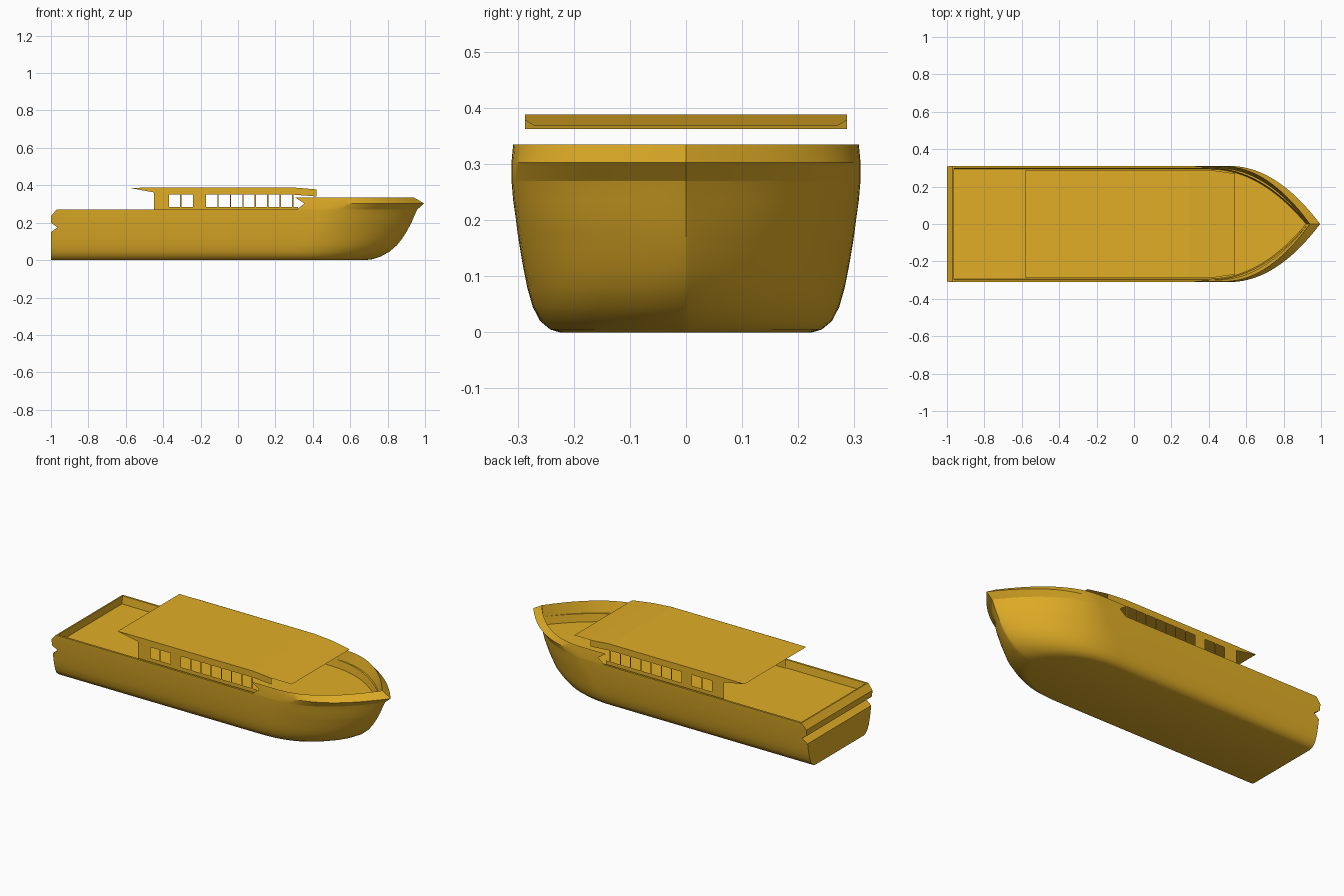
import bpy, math

if "Cube" in bpy.data.objects:
    bpy.data.objects.remove(bpy.data.objects["Cube"])

orange = bpy.data.materials.new("orange_paint")
orange.diffuse_color = (0.75, 0.42, 0.02, 1)
orange.use_nodes = True
orange.node_tree.nodes["Principled BSDF"].inputs["Base Color"].default_value = orange.diffuse_color


def make(name, verts, faces, smooth=False):
    mesh = bpy.data.meshes.new(name)
    mesh.from_pydata(verts, [], faces)
    mesh.materials.append(orange)
    ob = bpy.data.objects.new(name, mesh)
    bpy.context.collection.objects.link(ob)
    if smooth:
        bpy.ops.object.select_all(action='DESELECT')
        ob.select_set(True)
        bpy.context.view_layer.objects.active = ob
        bpy.ops.object.shade_smooth_by_angle(angle=math.radians(30))
    return ob


STRAIGHT, CURVE = 8, 28


def ring(z, w, x0, s, e, p, q):
    """Boat-shaped plan outline: straight sides, then a bow curve ending at x = e."""
    side = [(x0 + (s - x0) * i / STRAIGHT, w) for i in range(STRAIGHT)]
    for k in range(CURVE):
        u = math.sin(k / CURVE * math.pi / 2)
        side.append((s + (e - s) * u, w * (1 - u ** p) ** q))
    pts = [(x, -y, z) for x, y in side] + [(e, 0, z)]
    return pts + [(x, y, z) for x, y in reversed(side)]


def loft(name, levels, closed):
    rings = [ring(*l) for l in levels]
    n = len(rings[0])
    verts = [v for r in rings for v in r]
    faces = []
    for a in range(len(rings) - 1):
        for i in range(n if closed else n - 1):
            j = (i + 1) % n
            faces.append((a * n + i, a * n + j, (a + 1) * n + j, (a + 1) * n + i))
    if closed:
        faces.append(tuple(reversed(range(n))))
        faces.append(tuple(range((len(rings) - 1) * n, len(rings) * n)))
    return make(name, verts, faces, True)


# Hull with grooved transom, chamfered stern rim and recessed deck
loft("hull", [
    (0.000, 0.225, -1.0, 0.30, 0.68, 2.5, 0.70),
    (0.005, 0.242, -1.0, 0.30, 0.72, 2.5, 0.70),
    (0.020, 0.260, -1.0, 0.30, 0.765, 2.5, 0.72),
    (0.045, 0.273, -1.0, 0.32, 0.81, 2.4, 0.75),
    (0.080, 0.283, -1.0, 0.34, 0.85, 2.4, 0.78),
    (0.115, 0.290, -1.0, 0.36, 0.878, 2.3, 0.82),
    (0.150, 0.296, -1.0, 0.38, 0.90, 2.3, 0.86),
    (0.175, 0.300, -0.965, 0.40, 0.914, 2.2, 0.88),
    (0.200, 0.303, -1.0, 0.42, 0.927, 2.2, 0.91),
    (0.235, 0.308, -1.0, 0.44, 0.942, 2.1, 0.95),
    (0.270, 0.311, -0.97, 0.46, 0.958, 2.1, 1.0),
    (0.270, 0.299, -0.962, 0.40, 0.93, 2.1, 1.0),
    (0.225, 0.293, -0.962, 0.40, 0.92, 2.1, 1.0),
], True)

# Raised bow bulwark with overhanging rail, notched at its aft end
loft("bow_bulwark", [
    (0.270, 0.311, 0.315, 0.46, 0.958, 2.1, 1.0),
    (0.303, 0.311, 0.355, 0.50, 0.995, 2.1, 1.0),
    (0.335, 0.308, 0.305, 0.47, 0.94, 2.1, 1.0),
    (0.270, 0.299, 0.42, 0.44, 0.93, 2.1, 1.0),
], False)

# Cabin side walls: strips above and below the windows, plus posts between
Y = 0.287
SILL, HEAD, TOP, BASE = 0.285, 0.35, 0.388, 0.225
windows = [(-0.37, -0.31), (-0.303, -0.24)]
windows += [(-0.17 + 0.0665 * i, -0.11 + 0.0665 * i) for i in range(7)]
edges = [-0.45] + [x for w in windows for x in w] + [0.298]
for side, name in ((-1, "cabin_wall_front"), (1, "cabin_wall_back")):
    polys = [
        [(-0.45, BASE), (0.32, BASE), (0.32, SILL), (-0.45, SILL)],
        [(-0.45, HEAD), (0.298, HEAD), (0.298, TOP), (-0.45, TOP)],
        [(0.298, HEAD), (0.42, 0.34), (0.42, 0.378), (0.298, TOP)],
        [(-0.58, 0.386), (-0.45, 0.362), (-0.45, TOP)],
    ]
    for a, b in zip(edges[::2], edges[1::2]):
        polys.append([(a, SILL), (b, SILL), (b, HEAD), (a, HEAD)])
    verts, faces = [], []
    for poly in polys:
        faces.append(tuple(range(len(verts), len(verts) + len(poly))))
        verts += [(x, side * Y, z) for x, z in poly]
    make(name, verts, faces)

# Roof sheet: aft soffit, flat top, drooping visor with tapered front
profile = [(-0.45, 0.362, Y), (-0.583, 0.387, Y), (0.295, 0.388, Y),
           (0.42, 0.378, Y), (0.54, 0.368, 0.27)]
verts = [(x, s * y, z) for x, z, y in profile for s in (-1, 1)]
faces = [(2 * i, 2 * i + 2, 2 * i + 3, 2 * i + 1) for i in range(len(profile) - 1)]
make("cabin_roof", verts, faces)
